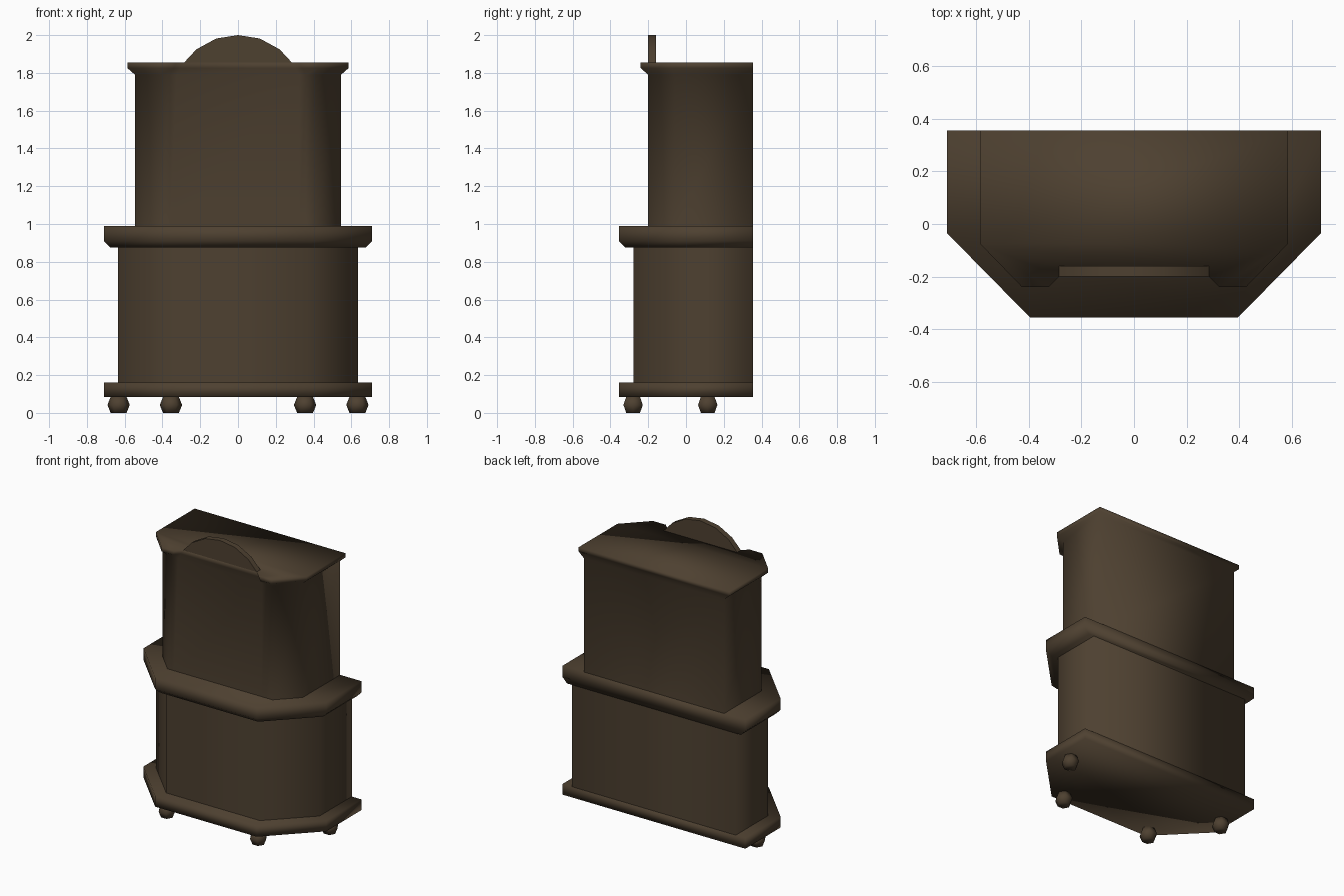
import bpy, bmesh, math

if "Cube" in bpy.data.objects:
    bpy.data.objects.remove(bpy.data.objects["Cube"])

BACK = 0.355

wood = bpy.data.materials.new("dark brown wood")
wood.diffuse_color = (0.076, 0.052, 0.030, 1.0)
wood.use_nodes = True
wood.node_tree.nodes["Principled BSDF"].inputs["Base Color"].default_value = wood.diffuse_color


def finish(name, bm, angle=None):
    """Turn a bmesh into a named, smooth shaded wooden part."""
    me = bpy.data.meshes.new(name)
    bm.to_mesh(me)
    bm.free()
    me.materials.append(wood)
    ob = bpy.data.objects.new(name, me)
    bpy.context.collection.objects.link(ob)
    bpy.ops.object.select_all(action='DESELECT')
    ob.select_set(True)
    bpy.context.view_layer.objects.active = ob
    if angle:
        bpy.ops.object.shade_smooth_by_angle(angle=math.radians(angle))
    else:
        bpy.ops.object.shade_smooth()
    return ob


def loft(name, levels, bottom=True, top=True):
    """Skin stacked outlines; each level is (z, right half from back to front)."""
    bm = bmesh.new()
    rings = []
    for z, half in levels:
        outline = [(-x, y) for x, y in half] + list(reversed(half))
        rings.append([bm.verts.new((x, y, z)) for x, y in outline])
    n = len(rings[0])
    for a, b in zip(rings, rings[1:]):
        for i in range(n):
            j = (i + 1) % n
            bm.faces.new((a[i], a[j], b[j], b[i]))
    if bottom:
        bm.faces.new(list(reversed(rings[0])))
    if top:
        bm.faces.new(rings[-1])
    return finish(name, bm)


def canted(w, side_y, front_x, front_y):
    """Right half of a footprint with a cut-off front corner."""
    return [(w, BACK), (w, side_y), (front_x, front_y)]


wide = canted(0.71, -0.035, 0.395, -0.355)
counter_low = canted(0.675, -0.02, 0.38, -0.32)
lower = canted(0.635, -0.003, 0.364, -0.277)
upper = canted(0.545, -0.06, 0.408, -0.2)
cornice = canted(0.585, -0.075, 0.425, -0.24)

# Lower cupboard between plinth and counter
loft("plinth", [(0.085, wide), (0.16, wide)])
loft("lower_cabinet", [(0.16, lower), (0.875, lower)], bottom=False, top=False)
loft("counter", [(0.875, counter_low), (0.91, wide), (0.99, wide)])

# Upper cupboard with a cornice broken at the front centre
loft("upper_cabinet", [
    (0.99, upper + [(0.36, -0.2), (0.325, -0.2)]),
    (1.79, upper + [(0.36, -0.2), (0.325, -0.2)]),
    (1.825, cornice + [(0.34, -0.24), (0.305, -0.2)]),
    (1.855, cornice + [(0.325, -0.24), (0.285, -0.2)]),
], bottom=False)

# Arched crest standing in the gap of the cornice
bm = bmesh.new()
half = [(0.285, 1.855), (0.22, 1.925), (0.115, 1.982)]
arch = half + [(0, 2.0)] + [(-x, z) for x, z in reversed(half)]
front = [bm.verts.new((x, -0.2, z)) for x, z in arch]
back = [bm.verts.new((x, -0.16, z)) for x, z in arch]
bm.faces.new(front)
bm.faces.new(list(reversed(back)))
for i in range(len(arch)):
    j = (i + 1) % len(arch)
    bm.faces.new((front[i], back[i], back[j], front[j]))
bmesh.ops.recalc_face_normals(bm, faces=bm.faces)
finish("arched_crest", bm, 50)

# Six-sided bun feet
for label, x, y in (("front", 0.355, -0.28), ("side", 0.632, 0.115)):
    for side, s in (("left", -1), ("right", 1)):
        bm = bmesh.new()
        rings = []
        for r, z in ((0.042, 0.0), (0.059, 0.042), (0.042, 0.085)):
            rings.append([bm.verts.new((s * x + r * math.cos(i * math.pi / 3),
                                        y + r * math.sin(i * math.pi / 3), z))
                          for i in range(6)])
        for a, b in zip(rings, rings[1:]):
            for i in range(6):
                j = (i + 1) % 6
                bm.faces.new((a[i], a[j], b[j], b[i]))
        bm.faces.new(list(reversed(rings[0])))
        bm.faces.new(rings[-1])
        finish(f"{label}_foot_{side}", bm)
